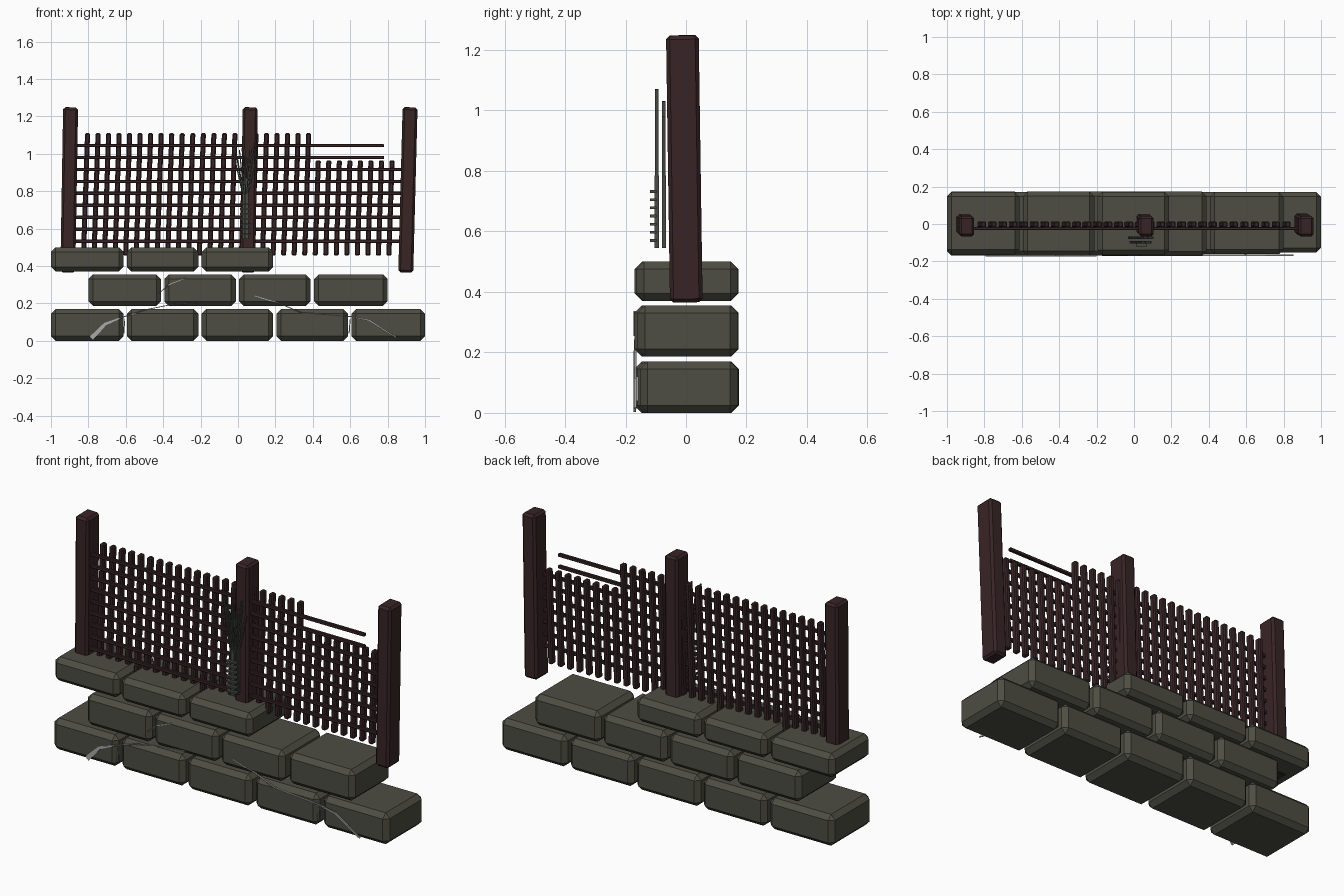
import bpy, bmesh, math, random
from mathutils import Vector, Matrix

if "Cube" in bpy.data.objects:
    bpy.data.objects.remove(bpy.data.objects["Cube"])

random.seed(4)


def mat(name, r, g, b):
    m = bpy.data.materials.new(name)
    m.diffuse_color = (r, g, b, 1)
    m.use_nodes = True
    m.node_tree.nodes["Principled BSDF"].inputs["Base Color"].default_value = m.diffuse_color
    return m


STONE = mat("mossy stone", 0.075, 0.075, 0.056)
WOOD = mat("dark red wood", 0.040, 0.018, 0.019)
CRACK = mat("pale crack", 0.40, 0.40, 0.41)
TWIG = mat("grey twig", 0.065, 0.07, 0.055)


def finish(name, bm, material):
    bmesh.ops.recalc_face_normals(bm, faces=bm.faces)
    me = bpy.data.meshes.new(name)
    bm.to_mesh(me)
    bm.free()
    me.materials.append(material)
    ob = bpy.data.objects.new(name, me)
    bpy.context.collection.objects.link(ob)
    return ob


def beam(name, p0, p1, w, d, material, bevel=0.0):
    """Box running from p0 to p1; w is its thickness in the xz plane, d in y."""
    p0, p1 = Vector(p0), Vector(p1)
    axis = p1 - p0
    z = axis.normalized()
    x = Vector((0, 1, 0)).cross(z).normalized()
    y = z.cross(x)
    frame = Matrix((x, y, z)).transposed().to_4x4()
    bm = bmesh.new()
    bmesh.ops.create_cube(bm, size=1)
    bmesh.ops.scale(bm, vec=(w, d, axis.length), verts=bm.verts)
    if bevel:
        bmesh.ops.bevel(bm, geom=bm.edges[:], offset=bevel, segments=1,
                        profile=0.5, affect='EDGES')
    bmesh.ops.transform(bm, verts=bm.verts,
                        matrix=Matrix.Translation((p0 + p1) / 2) @ frame)
    return finish(name, bm, material)


# Stone courses: start x, number of blocks, bottom z, top z
for row, (x0, count, z0, z1) in enumerate([(-1.0, 5, 0.0, 0.17),
                                           (-0.8, 4, 0.186, 0.355),
                                           (-1.0, 3, 0.37, 0.50)]):
    for i in range(count):
        left = x0 + i * 0.4 + (0 if i == 0 else 0.006)
        right = min(x0 + i * 0.4 + (0.388 if i < 4 else 0.4), 1.0)
        if row == 1 and i == count - 1:
            right = 0.8
        front = -0.152 if (row == 0 and i == 4) else -0.172 + random.uniform(0, 0.012)
        back = 0.175 - random.uniform(0, 0.005)
        xm, ym = (left + right) / 2, (front + back) / 2
        beam("stone_block", (xm, ym, z0), (xm, ym, z1),
             right - left, back - front, STONE, 0.025)

# Posts, leaning slightly
for xb, xt in [(-0.91, -0.895), (0.052, 0.065), (0.897, 0.92)]:
    beam("fence_post", (xb, 0.001, 0.366), (xt, -0.012, 1.248),
         0.08, 0.108, WOOD, 0.012)

# Upright slats, the right-hand ones broken off lower
for i in range(30):
    top = 1.11 if i < 22 else 0.965
    xb = -0.826 + 0.0563 * i
    lean = 0.033 * (top - 0.455)
    beam("upright_slat", (xb, -0.003, 0.455), (xb + lean, -0.003, top),
         0.027, 0.034, WOOD, 0.006)

# Horizontal rails, the top two ending short of the right post
for k in range(9):
    z = 0.532 + 0.064 * k
    end = 0.78 if k >= 7 else 0.90
    beam("cross_rail", (-0.88, -0.024, z), (end, -0.024, z), 0.018, 0.018, WOOD, 0.003)

# Twig bundle: straight stems that fan out at the top, in two layers
for y, z_top, spread, n in [(-0.097, 1.07, 0.055, 5), (-0.073, 1.03, 0.065, 6)]:
    for i in range(n):
        t = 2 * i / (n - 1) - 1
        xs = 0.04 + 0.014 * t
        tip_z = z_top - 0.05 * (i % 2)
        beam("twig_stem", (xs, y, 0.545), (xs, y, 0.785), 0.006, 0.014, TWIG)
        beam("twig_fan", (xs, y, 0.78), (0.035 + spread * t, y, tip_z),
             0.006, 0.012, TWIG)

# Binding across the bundle
for k in range(7):
    z = 0.57 + 0.027 * k
    beam("twig_binding", (0.01, -0.108, z), (0.07, -0.108, z), 0.009, 0.022, TWIG)


def crack(points, y):
    """Thin plate along (x, z, width) points on the front of the wall."""
    bm = bmesh.new()
    pairs = []
    for i, (x, z, w) in enumerate(points):
        a, b = points[max(i - 1, 0)], points[min(i + 1, len(points) - 1)]
        n = Vector((a[1] - b[1], 0, b[0] - a[0])).normalized() * w / 2
        c = Vector((x, y, z))
        pairs.append((bm.verts.new(c + n), bm.verts.new(c - n)))
    for (a, b), (c, d) in zip(pairs, pairs[1:]):
        bm.faces.new((a, b, d, c))
    ext = bmesh.ops.extrude_face_region(bm, geom=bm.faces[:])
    moved = [g for g in ext["geom"] if isinstance(g, bmesh.types.BMVert)]
    bmesh.ops.translate(bm, vec=(0, 0.008, 0), verts=moved)
    finish("stone_crack", bm, CRACK)


crack([(-0.785, 0.012, 0.026), (-0.71, 0.09, 0.016), (-0.62, 0.125, 0.005),
       (-0.50, 0.165, 0.004), (-0.35, 0.195, 0.004), (-0.2, 0.205, 0.003)], -0.174)
crack([(-0.42, 0.255, 0.004), (-0.37, 0.30, 0.005), (-0.28, 0.335, 0.003)], -0.174)
crack([(0.09, 0.24, 0.004), (0.22, 0.20, 0.005), (0.34, 0.15, 0.005),
       (0.6, 0.13, 0.005), (0.70, 0.11, 0.010), (0.85, 0.015, 0.006)], -0.172)
# Pale slivers in the bottom joints
for x in (-0.607, 0.598):
    crack([(x - 0.004, 0.04, 0.006), (x + 0.002, 0.12, 0.004)], -0.165)
